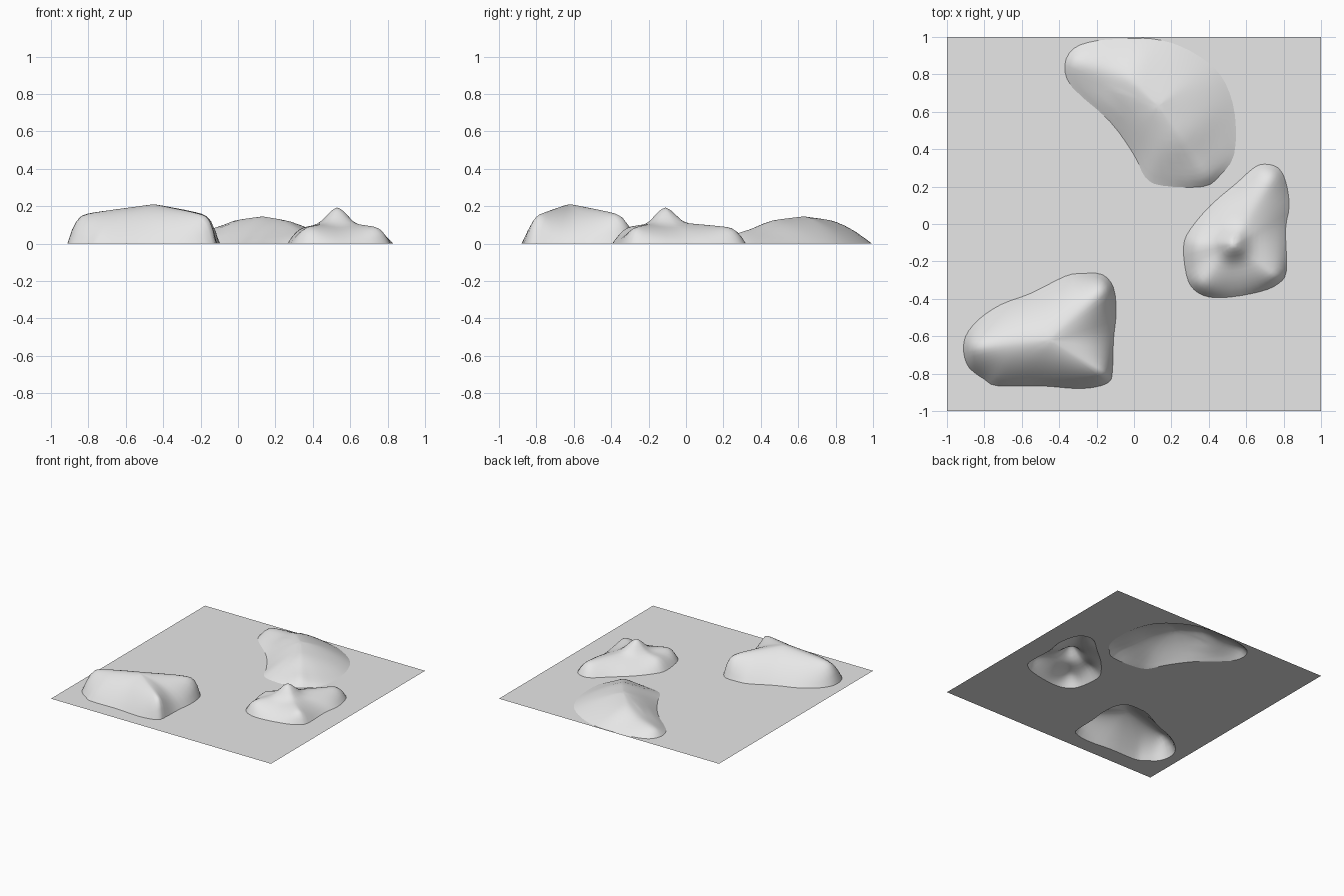
import bpy
import bmesh
from mathutils import Vector
from mathutils.geometry import intersect_point_line

if "Cube" in bpy.data.objects:
    bpy.data.objects.remove(bpy.data.objects["Cube"], do_unlink=True)

GREY = (0.8, 0.8, 0.8, 1)
grey = bpy.data.materials.new("pale_grey")
grey.use_nodes = True
grey.diffuse_color = GREY
grey.node_tree.nodes["Principled BSDF"].inputs["Base Color"].default_value = GREY

RINGS = (0, .05, .1, .16, .23, .31, .4, .5, .6, .7, .78, .85, .92)


def smooth_outline(points, steps=3):
    """Closed rounded loop through control points given in hundredths."""
    pts = [Vector((x, y, 0)) / 100 for x, y in points]
    loop = []
    for i in range(len(pts)):
        a, b, c, d = (pts[(i + k) % len(pts)] for k in (-1, 0, 1, 2))
        for s in range(steps):
            t = s / steps
            loop.append(b + t * (c - a) / 2
                        + t * t * (2 * a - 5 * b + 4 * c - d) / 2
                        + t ** 3 * (3 * b - a - 3 * c + d) / 2)
    return loop


def nearest(p, a, b):
    """Distance in plan to a segment, and the segment's height there."""
    flat_a, flat_b = Vector((a.x, a.y, 0)), Vector((b.x, b.y, 0))
    hit, t = intersect_point_line(p, flat_a, flat_b)
    q = a.lerp(b, min(1, max(0, t)))
    return (Vector((q.x, q.y, 0)) - p).length, q.z


def hill_height(p, loop, ridges, power):
    edge = min(nearest(p, a, b)[0] for a, b in zip(loop, loop[1:] + loop[:1]))
    dist, top = min(nearest(p, a, b) for a, b in ridges)
    t = edge / (edge + dist + 1e-6)
    return top * (1 - (1 - t) ** power)


def knob_height(p, knob):
    """Soft rounded bump added on top of a hill."""
    if not knob:
        return 0
    x, y, radius, height = knob
    r = min(1, (p - Vector((x, y, 0))).length / radius)
    return height * (1 - r * r * (3 - 2 * r))


def finish(name, bm, smooth):
    mesh = bpy.data.meshes.new(name)
    for face in bm.faces:
        face.smooth = smooth
    bm.to_mesh(mesh)
    bm.free()
    mesh.materials.append(grey)
    obj = bpy.data.objects.new(name, mesh)
    bpy.context.collection.objects.link(obj)


def make_hill(name, loop, arms, power, knob=None):
    """Rings shrink from the outline to the summit and rise to the ridges."""
    arms = [[Vector(p) for p in arm] for arm in arms]
    ridges = [pair for arm in arms for pair in zip(arm, arm[1:])]
    summit = arms[0][0]
    centre = Vector((summit.x, summit.y, 0))
    bm = bmesh.new()
    rings = []
    for s in RINGS:
        ring = []
        for corner in loop:
            p = corner.lerp(centre, s)
            z = 0
            if s > 0:
                z = hill_height(p, loop, ridges, power) + knob_height(p, knob)
            ring.append(bm.verts.new((p.x, p.y, z)))
        rings.append(ring)
    tip = bm.verts.new((summit.x, summit.y, summit.z + knob_height(centre, knob)))
    n = len(loop)
    for low, high in zip(rings, rings[1:]):
        for i in range(n):
            j = (i + 1) % n
            bm.faces.new((low[i], low[j], high[j], high[i]))
    for i in range(n):
        bm.faces.new((rings[-1][i], rings[-1][(i + 1) % n], tip))
    # soften the creases between ridge arms, leaving the foot in place
    inner = [v for ring in rings[2:] for v in ring]
    for _ in range(2):
        bmesh.ops.smooth_vert(bm, verts=inner, factor=0.4,
                              use_axis_x=False, use_axis_y=False, use_axis_z=True)
    bm.normal_update()
    if sum(f.normal.z for f in bm.faces) < 0:
        bmesh.ops.reverse_faces(bm, faces=bm.faces[:])
    finish(name, bm, True)


# Hill feet
front_loop = smooth_outline([
    (-91, -69), (-90, -60), (-83, -51), (-71, -43), (-55, -37), (-37, -28),
    (-28, -26.5), (-17, -27), (-11, -34), (-9.5, -47), (-11, -62),
    (-11.5, -78), (-14, -85), (-28, -88), (-50, -86.5), (-73, -86.5),
    (-80, -83), (-88, -77)])
back_loop = smooth_outline([
    (-37, 85), (-32, 94), (-20, 98), (-5, 99), (10, 99), (25, 95), (40, 86),
    (49, 75), (54, 58), (53.5, 37), (46, 26), (37, 20), (15, 20.5), (6, 25),
    (0, 37), (-13, 55), (-33, 73)])
side_loop = smooth_outline([
    (26.5, -12), (30, -3), (41, 10), (55, 22), (64, 30), (70, 32), (77, 30),
    (81, 23), (83, 10), (81, -3), (81.5, -25), (77, -32), (68, -36),
    (52, -39), (40, -39), (32, -35), (28, -27)])

# Broad hill with three ridge arms
peak = (-.45, -.62, .21)
make_hill("front_hill", front_loop,
          [[peak, (-.83, -.66, .16)],
           [peak, (-.17, -.36, .16)],
           [peak, (-.17, -.79, .155)]], 1.8)

# Crescent hill with one curved ridge
crest = (.13, .63, .145)
make_hill("back_hill", back_loop,
          [[crest, (-.02, .78, .125), (-.12, .82, .08), (-.31, .86, .06)],
           [crest, (.25, .46, .125), (.32, .36, .08), (.37, .28, .06)]], 1.5)

# Low hill with a knob on top
crown = (.53, -.11, .118)
make_hill("side_hill", side_loop,
          [[crown, (.72, .23, .09)],
           [crown, (.74, -.27, .09)],
           [crown, (.38, -.3, .092)],
           [crown, (.36, -.13, .092)]], 1.8, (.53, -.11, .12, .075))

# Ground sheet, open beneath each hill
bm = bmesh.new()
square = [Vector((x, y, 0)) for x, y in ((-1, -1), (1, -1), (1, 1), (-1, 1))]
for loop in (square, front_loop, back_loop, side_loop):
    verts = [bm.verts.new(p) for p in loop]
    for a, b in zip(verts, verts[1:] + verts[:1]):
        bm.edges.new((a, b))
bmesh.ops.triangle_fill(bm, use_beauty=True, use_dissolve=False,
                        edges=bm.edges[:], normal=(0, 0, 1))
bm.normal_update()
bmesh.ops.reverse_faces(bm, faces=[f for f in bm.faces if f.normal.z < 0])
finish("ground", bm, False)
